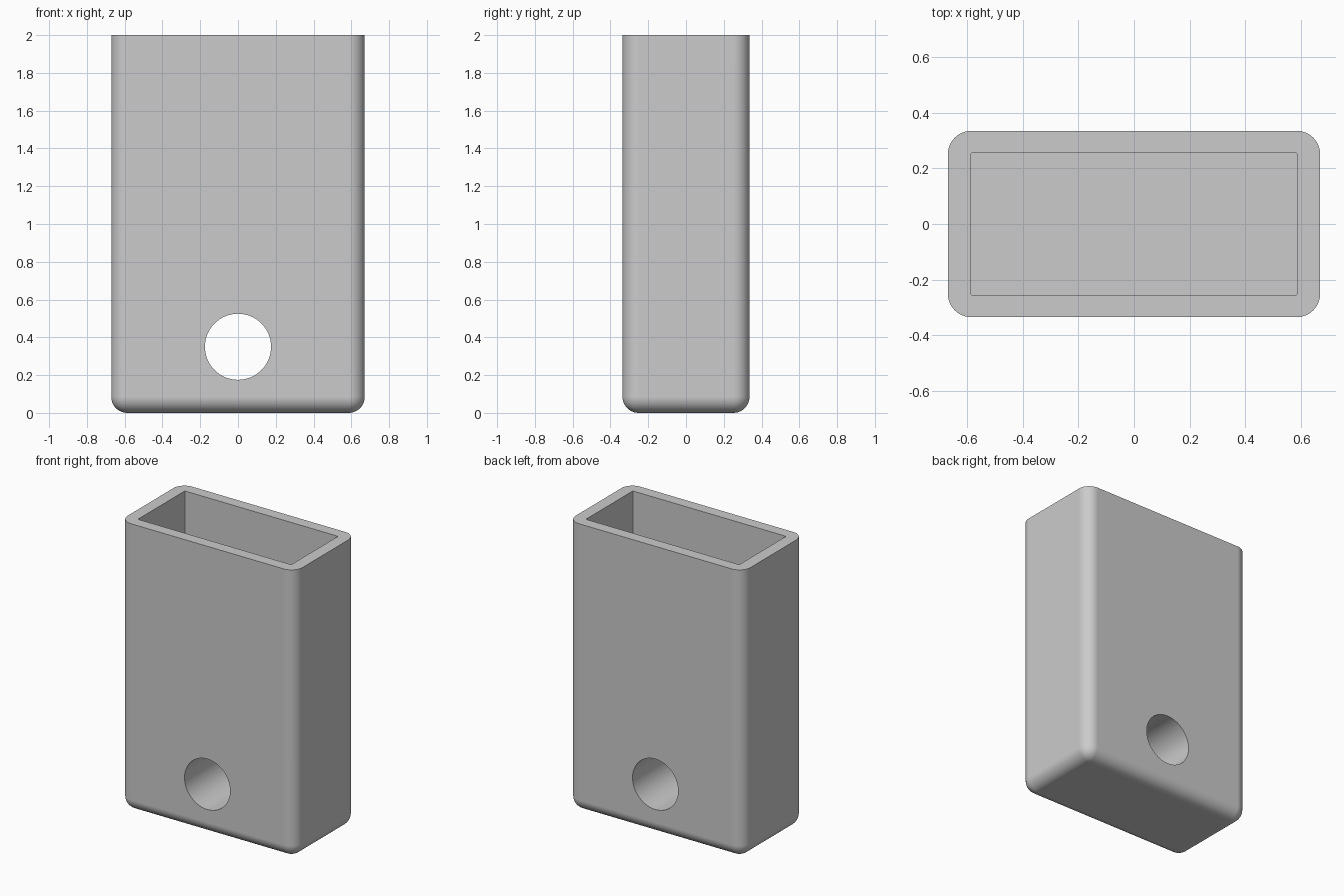
import bpy
import bmesh
import math
from mathutils import Matrix

if "Cube" in bpy.data.objects:
    bpy.data.objects.remove(bpy.data.objects["Cube"], do_unlink=True)

HEIGHT, RADIUS = 2.0, 0.085
OUTER = (1.342, 0.672)
INNER = (1.176, 0.514)
FLOOR = 0.68
HOLE_Z, HOLE_R = 0.35, 0.175


def make_object(name, bm):
    mesh = bpy.data.meshes.new(name)
    bm.to_mesh(mesh)
    bm.free()
    obj = bpy.data.objects.new(name, mesh)
    bpy.context.collection.objects.link(obj)
    return obj


def rounded_box(name, size, bottom, top, radius, segments, round_base):
    """Box with rounded upright edges and, if asked, a rounded base."""
    bm = bmesh.new()
    bmesh.ops.create_cube(bm, size=1, matrix=Matrix.Translation((0, 0, (bottom + top) / 2))
                          @ Matrix.Diagonal((*size, top - bottom, 1)))
    edges = []
    for e in bm.edges:
        zs = [v.co.z for v in e.verts]
        upright = max(zs) - min(zs) > 0.1
        if upright or (round_base and max(zs) < bottom + 0.01):
            edges.append(e)
    bmesh.ops.bevel(bm, geom=edges, offset=radius, segments=segments,
                    profile=0.5, affect='EDGES')
    return make_object(name, bm)


def cut(target, cutter):
    cutter.hide_render = True
    mod = target.modifiers.new("cut", 'BOOLEAN')
    mod.operation = 'DIFFERENCE'
    mod.solver = 'EXACT'
    mod.object = cutter
    bpy.context.view_layer.objects.active = target
    bpy.ops.object.modifier_apply(modifier=mod.name)
    bpy.data.objects.remove(cutter, do_unlink=True)


# Outer body
body = rounded_box("holder_body", OUTER, 0, HEIGHT, RADIUS, 10, True)

# Open pocket, above the solid base
cut(body, rounded_box("pocket_cutter", INNER, FLOOR, HEIGHT + 0.2, 0.006, 2, False))

# Round hole through the base, front to back
bm = bmesh.new()
bmesh.ops.create_cone(bm, cap_ends=True, segments=64, radius1=HOLE_R, radius2=HOLE_R, depth=2,
                      matrix=Matrix.Translation((0, 0, HOLE_Z))
                      @ Matrix.Rotation(math.pi / 2, 4, 'X'))
cut(body, make_object("hole_cutter", bm))

# Grey plastic
grey = bpy.data.materials.new("grey_plastic")
grey.use_nodes = True
colour = (0.6, 0.6, 0.6, 1)
grey.diffuse_color = colour
grey.node_tree.nodes["Principled BSDF"].inputs["Base Color"].default_value = colour
body.data.materials.clear()
body.data.materials.append(grey)

# Smooth rounded edges, flat sides
bpy.ops.object.select_all(action='DESELECT')
body.select_set(True)
bpy.context.view_layer.objects.active = body
bpy.ops.object.shade_smooth_by_angle(angle=math.radians(30))
weighted = body.modifiers.new("weighted_normals", 'WEIGHTED_NORMAL')
weighted.keep_sharp = True
